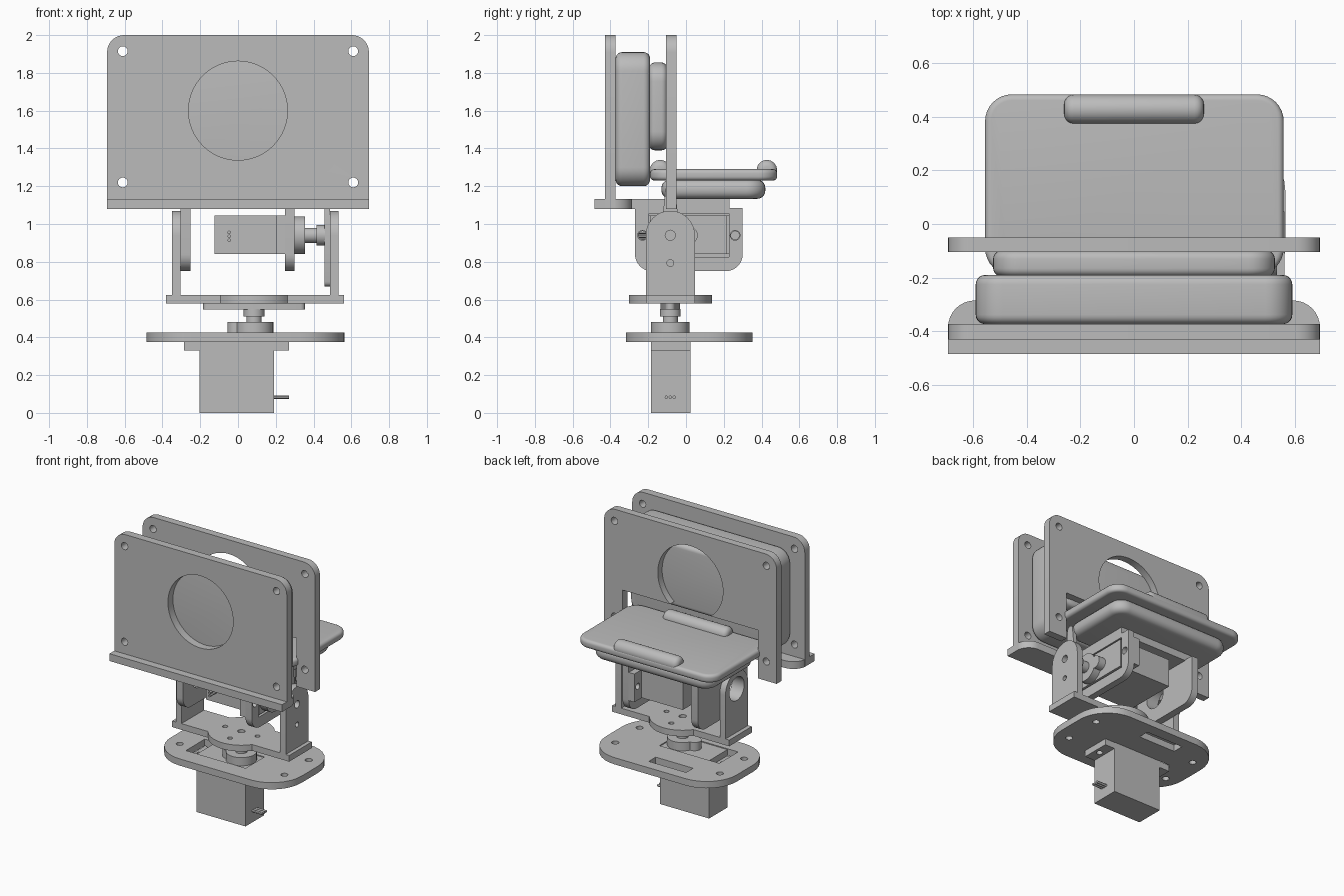
import bpy, bmesh
from math import sin, cos, pi, radians, asin
from mathutils import Matrix, Vector

cube = bpy.data.objects.get("Cube")
if cube:
    bpy.data.objects.remove(cube, do_unlink=True)

grey = bpy.data.materials.new("plain grey")
grey.use_nodes = True
GREY = (0.5, 0.5, 0.5, 1)
grey.diffuse_color = GREY
grey.node_tree.nodes["Principled BSDF"].inputs["Base Color"].default_value = GREY

# Profile axes: Z uses (x, y), Y uses (x, z), X uses (y, z)
AXES = {"Z": ((1, 0, 0), (0, 1, 0), (0, 0, 1)),
        "Y": ((1, 0, 0), (0, 0, 1), (0, -1, 0)),
        "X": ((0, 1, 0), (0, 0, 1), (1, 0, 0))}
parts = []


def arc(u, v, r, a0, a1, n=8):
    angles = [radians(a0 + (a1 - a0) * i / n) for i in range(n + 1)]
    return [(u + r * cos(a), v + r * sin(a)) for a in angles]


def circle(u, v, r, n=32):
    return arc(u, v, r, 0, 360, n)[:-1]


def rect(u0, u1, v0, v1, bottom=0, top=0):
    """Rectangle with separate lower and upper corner radii."""
    pts = []
    for u, v, su, sv, a in ((u0, v0, 1, 1, 180), (u1, v0, -1, 1, 270),
                            (u1, v1, -1, -1, 0), (u0, v1, 1, -1, 90)):
        r = bottom if sv > 0 else top
        pts += arc(u + su * r, v + sv * r, r, a, a + 90) if r else [(u, v)]
    return pts


def frame(axis, w):
    m = Matrix(AXES[axis]).transposed().to_4x4()
    m.translation["XYZ".index(axis)] = w
    return m


def add_object(name, mesh):
    mesh.materials.clear()
    mesh.materials.append(grey)
    ob = bpy.data.objects.new(name, mesh)
    bpy.context.collection.objects.link(ob)
    parts.append(ob)
    return ob


def plate(name, axis, lo, hi, outline, holes=()):
    """Flat plate of any outline, with holes, made from a filled curve."""
    curve = bpy.data.curves.new(name + "_profile", "CURVE")
    curve.dimensions = "2D"
    curve.fill_mode = "BOTH"
    curve.extrude = (hi - lo) / 2
    for pts in (outline, *holes):
        s = curve.splines.new("POLY")
        s.points.add(len(pts) - 1)
        for p, (u, v) in zip(s.points, pts):
            p.co = (u, v, 0, 1)
        s.use_cyclic_u = True
    tmp = bpy.data.objects.new("profile_helper", curve)
    bpy.context.collection.objects.link(tmp)
    bpy.context.view_layer.update()
    deps = bpy.context.evaluated_depsgraph_get()
    mesh = bpy.data.meshes.new_from_object(tmp.evaluated_get(deps))
    bpy.data.objects.remove(tmp, do_unlink=True)
    bpy.data.curves.remove(curve)
    bm = bmesh.new()
    bm.from_mesh(mesh)
    bmesh.ops.remove_doubles(bm, verts=bm.verts, dist=1e-5)
    bmesh.ops.transform(bm, verts=bm.verts, matrix=frame(axis, (lo + hi) / 2))
    bmesh.ops.recalc_face_normals(bm, faces=bm.faces)
    bm.to_mesh(mesh)
    bm.free()
    return add_object(name, mesh)


def slab(name, axis, lo, hi, outline, bevel=0):
    """Solid block with optionally rounded rims."""
    bm = bmesh.new()
    m = frame(axis, 0)
    w = Vector(AXES[axis][2])
    if axis == "Y":
        w = -w
    base = bm.faces.new([bm.verts.new(m @ Vector((u, v, 0)) + w * lo) for u, v in outline])
    ring = bmesh.ops.extrude_face_region(bm, geom=[base])["geom"]
    bmesh.ops.translate(bm, vec=w * (hi - lo),
                        verts=[g for g in ring if isinstance(g, bmesh.types.BMVert)])
    bmesh.ops.recalc_face_normals(bm, faces=bm.faces)
    if bevel:
        rims = [e for e in bm.edges if abs((e.verts[0].co - e.verts[1].co).dot(w)) < 1e-6]
        bmesh.ops.bevel(bm, geom=rims, offset=bevel, segments=5, profile=0.5, affect="EDGES")
    mesh = bpy.data.meshes.new(name)
    bm.to_mesh(mesh)
    bm.free()
    return add_object(name, mesh)


YAW_X, AXIS_Y, PITCH_Z = 0.085, -0.083, 0.94

# Upright plates and their shelf
bolts = [circle(x, z, 0.026, 16) for x in (-0.61, 0.61) for z in (1.22, 1.915)]
plate("front_plate", "Y", -0.43, -0.373, rect(-0.693, 0.693, 1.08, 2, 0, 0.09),
      bolts + [circle(0, 1.6, 0.262, 64)])
shelf = [(-0.693, -0.485), (0.693, -0.485)] + arc(0.593, -0.385, 0.1, 0, 90)
shelf += [(0.3, -0.285), (0.3, 0.23), (-0.305, 0.23), (-0.305, -0.285)]
shelf += arc(-0.593, -0.385, 0.1, 90, 180)
slab("shelf", "Z", 1.08, 1.133, shelf)
slot_z, hole_z, hole_r = 1.43, 1.635, 0.262
dip = -90 + 90 - abs(asin((hole_z - slot_z) / hole_r)) * 180 / pi
back = [(-0.693, 1.08), (-0.545, 1.08), (-0.545, slot_z)]
back += arc(0, hole_z, hole_r, 180 - dip, dip, 48)
back += [(0.545, slot_z), (0.545, 1.08), (0.693, 1.08)]
back += arc(0.603, 1.91, 0.09, 0, 90) + arc(-0.603, 1.91, 0.09, 90, 180)
plate("back_plate", "Y", -0.105, -0.05, back, bolts)

# Rounded housings between the plates
slab("large_housing", "Y", -0.373, -0.19, rect(-0.59, 0.59, 1.2, 1.91, 0.1, 0.1), 0.035)
slab("small_housing", "Y", -0.195, -0.1, rect(-0.525, 0.525, 1.39, 1.855, 0.1, 0.1), 0.03)

# Horizontal pad with two roll bars
slab("pad_top", "Z", 1.23, 1.29, rect(-0.555, 0.558, -0.19, 0.483, 0.1, 0.1), 0.022)
slab("pad_base", "Z", 1.133, 1.235, rect(-0.48, 0.48, -0.13, 0.42, 0.1, 0.1), 0.045)
for name, y in (("front_roll", -0.137), ("back_roll", 0.428)):
    slab(name, "X", -0.26, 0.26, circle(y, 1.285, 0.054), 0.035)

# Hanging bracket that carries the tilt motor
hang = rect(-0.27, 0.3, 0.75, 1.085, 0.09)
ears = [circle(y, PITCH_Z, 0.026, 16) for y in (-0.23, 0.26)]
plate("motor_side_hanger", "X", 0.25, 0.3, hang, ears + [rect(-0.195, 0.228, 0.825, 1.055)])
plate("bearing_side_hanger", "X", -0.305, -0.252, hang, [circle(AXIS_Y, PITCH_Z, 0.085)])

# Tilt motor lying along x
slab("tilt_motor_body", "X", -0.125, 0.3, rect(-0.19, 0.215, 0.84, 1.045))
plate("tilt_motor_flange", "X", 0.205, 0.25, rect(-0.27, 0.3, 0.84, 1.045),
      [circle(y, PITCH_Z, 0.022, 16) for y in (-0.23, 0.26)])
slab("tilt_motor_boss", "X", 0.3, 0.355, circle(AXIS_Y, PITCH_Z, 0.1))
slab("tilt_motor_small_boss", "X", 0.3, 0.355, circle(AXIS_Y + 0.1, PITCH_Z, 0.045))
slab("tilt_shaft", "X", 0.35, 0.42, circle(AXIS_Y, PITCH_Z, 0.04))
slab("tilt_hub", "X", 0.415, 0.46, circle(AXIS_Y, PITCH_Z, 0.055))

# Pan motor standing below the base plate
slab("pan_motor_body", "Z", 0, 0.42, rect(-0.203, 0.19, -0.185, 0.025))
plate("pan_motor_flange", "Z", 0.33, 0.376, rect(-0.285, 0.27, -0.185, 0.025),
      [circle(x, AXIS_Y, 0.022, 16) for x in (-0.245, 0.23)])
slab("pan_motor_boss", "Z", 0.41, 0.48, circle(YAW_X, AXIS_Y, 0.102))
slab("pan_motor_small_boss", "Z", 0.41, 0.48, circle(-0.01, AXIS_Y, 0.046))
slab("pan_shaft", "Z", 0.475, 0.52, circle(YAW_X, AXIS_Y, 0.04))
slab("pan_hub", "Z", 0.51, 0.55, circle(YAW_X, AXIS_Y, 0.055))

# Tapered motor horns and wire pins
def horn(u, v):
    return arc(u + 0.245, v, 0.025, -90, 90) + [(u, v + 0.052)] \
        + arc(u - 0.245, v, 0.025, 90, 270) + [(u, v - 0.052)]


slab("pan_horn", "Z", 0.548, 0.582, horn(YAW_X, AXIS_Y))
slab("tilt_horn", "X", 0.457, 0.487, [(AXIS_Y + b - AXIS_Y, a) for a, b in horn(PITCH_Z, AXIS_Y)][::-1])
for i in (-1, 0, 1):
    slab("pan_wire_pin", "X", 0.185, 0.27, circle(AXIS_Y + 0.021 * i, 0.083, 0.009, 12))
    slab("tilt_wire_pin", "Y", -0.265, -0.185, circle(-0.047, 0.935 + 0.021 * i, 0.009, 12))

# Turning yoke: floor with round centre and two uprights
y0, y1 = AXIS_Y - 0.13, AXIS_Y + 0.13
r, bend = 0.22, asin(0.13 / 0.22) * 180 / pi
floor = [(-0.38, y0)] + arc(YAW_X, AXIS_Y, r, 180 + bend, 360 - bend, 20) + [(0.56, y0), (0.56, y1)]
floor += arc(YAW_X, AXIS_Y, r, bend, 180 - bend, 20) + [(-0.38, y1)]
screws = [circle(YAW_X + 0.13 * a, AXIS_Y + 0.13 * b, 0.018, 16)
          for a, b in ((1, 0), (-1, 0), (0, 1), (0, -1))]
plate("yoke_floor", "Z", 0.58, 0.625, floor, screws + [circle(YAW_X, AXIS_Y, 0.025, 16)])
arm = [(y0, 0.62), (y1, 0.62)] + arc(AXIS_Y, PITCH_Z, 0.13, 0, 180, 24)
plate("motor_side_upright", "X", 0.487, 0.533, arm,
      [circle(AXIS_Y, PITCH_Z, 0.027, 16), circle(AXIS_Y, 0.793, 0.018, 16)])
plate("bearing_side_upright", "X", -0.35, -0.305, arm, [circle(AXIS_Y, PITCH_Z, 0.085)])

# Base plate with motor opening, cable slot and bolt holes
base_bolts = [circle(0.04 + x, 0.015 + y, 0.024, 16) for x in (-0.42, 0.42) for y in (-0.14, 0.14)]
plate("base_plate", "Z", 0.376, 0.425, rect(-0.485, 0.565, -0.318, 0.352, 0.24, 0.24),
      base_bolts + [rect(-0.287, 0.193, -0.188, 0.028), rect(-0.19, 0.11, 0.19, 0.27)])

# Smooth the curved walls, keep the edges sharp
bpy.ops.object.select_all(action="DESELECT")
for ob in parts:
    ob.select_set(True)
bpy.context.view_layer.objects.active = parts[0]
bpy.ops.object.shade_smooth_by_angle(angle=radians(30))
